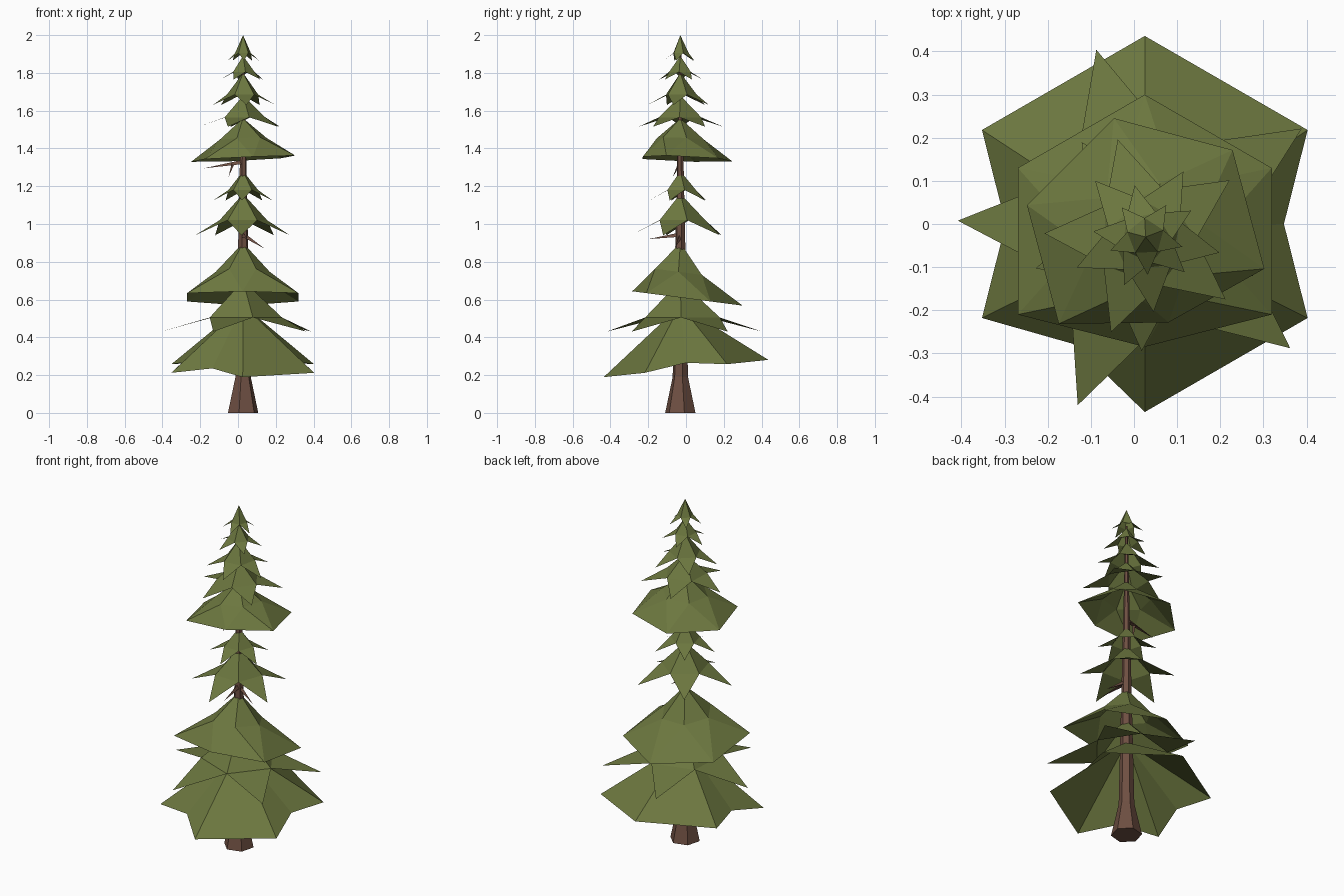
import bpy, bmesh
from math import sin, cos, radians
from mathutils import Vector

if "Cube" in bpy.data.objects:
    bpy.data.objects.remove(bpy.data.objects["Cube"])

AX, AY = 0.027, -0.03   # trunk axis


def material(name, col):
    m = bpy.data.materials.new(name)
    m.diffuse_color = (*col, 1)
    m.use_nodes = True
    m.node_tree.nodes["Principled BSDF"].inputs["Base Color"].default_value = m.diffuse_color
    return m


GREEN = material("needle green", (0.15, 0.185, 0.05))
BROWN = material("bark brown", (0.155, 0.078, 0.054))


def finish(name, bm, mat):
    bmesh.ops.recalc_face_normals(bm, faces=bm.faces)
    me = bpy.data.meshes.new(name)
    bm.to_mesh(me)
    bm.free()
    me.materials.append(mat)
    bpy.context.collection.objects.link(bpy.data.objects.new(name, me))


def tier(name, apex, z, r, turn, mids, lift, centre=(AX, AY), tilt=(0, 0), short=None,
         flaps=False, fill=False):
    """Open skirt of needles: tips alternate with mid points at radius r * mids[i].
    With flaps, a small cone over the mid points carries one flat triangle per tip,
    and fill closes the gaps between the tips."""
    bm = bmesh.new()
    n = len(mids)
    top = bm.verts.new((AX, AY, apex))

    def point(deg, rad, up):
        x, y = rad * cos(radians(deg)), rad * sin(radians(deg))
        return bm.verts.new((centre[0] + x, centre[1] + y,
                             z + up + tilt[0] * x + tilt[1] * y))
    tips, inner = [], []
    for i, m in enumerate(mids):
        a = turn + i * 360 / n
        tips.append(point(a, r * (0.72 if i == short else 1), 0))
        inner.append(point(a + 180 / n, r * m, lift if m < 0.85 else 0))
    for i in range(n):
        j = (i + 1) % n
        if flaps:
            bm.faces.new((top, inner[i], inner[j]))
            bm.faces.new((inner[i], tips[j], inner[j]))
            if fill:
                bm.faces.new((inner[i], tips[i], tips[j]))
        else:
            bm.faces.new((top, tips[i], inner[i]))
            bm.faces.new((top, inner[i], tips[j]))
    finish(name, bm, GREEN)


# Broad six-sided skirts, the bottom one with notched edges
S, N = 0.866, 0.74
tier("bottom_skirt", 0.57, 0.235, 0.436, 30, [S, S, N, N, S, N], 0.03,
     centre=(0.025, 0), tilt=(0, 0.105))
tier("lower_skirt", 0.90, 0.612, 0.34, 30, [0.42] * 6, 0.135,
     centre=(0.025, -0.04), tilt=(0, -0.13), short=4, flaps=True, fill=True)
tier("upper_skirt", 1.56, 1.346, 0.285, 45, [0.45] * 6, 0.105,
     tilt=(0.05, -0.04), short=4, flaps=True, fill=True)

# Five-pointed star whorls: apex, tip height, radius, turn, lift of valleys
tier("lower_whorl", 0.70, 0.43, 0.434, 33, [0.48] * 5, 0.075,
     centre=(0.025, -0.015), flaps=True)
for i, (apex, z, r, turn, lift) in enumerate([
        (1.16, 0.94, 0.265, -20, 0.08),
        (1.28, 1.125, 0.165, -20, 0.055),
        (1.68, 1.515, 0.235, 34, 0.05),
        (1.80, 1.63, 0.175, -12, 0.055),
        (1.89, 1.765, 0.122, 30, 0.04),
        (2.00, 1.865, 0.088, -15, 0.04)]):
    tier(f"whorl_{i + 1}", apex, z, r, turn, [0.5] * 5, lift, flaps=True)


# Trunk, six-sided with a flared foot
bm = bmesh.new()
rings = []
for z, r in [(0, 0.083), (0.19, 0.042), (0.9, 0.027), (1.36, 0.017), (1.9, 0.006)]:
    rings.append([bm.verts.new((AX + r * cos(radians(60 * k + 15)),
                                AY + r * sin(radians(60 * k + 15)), z)) for k in range(6)])
for a, b in zip(rings, rings[1:]):
    for k in range(6):
        bm.faces.new((a[k], a[(k + 1) % 6], b[(k + 1) % 6], b[k]))
bm.faces.new(rings[0])
bm.faces.new(rings[-1])
finish("trunk", bm, BROWN)


def twig(name, a, b, r):
    """Bare three-sided spike."""
    bm = bmesh.new()
    a, b = Vector(a), Vector(b)
    q = (b - a).to_track_quat('Z', 'Y')
    base = [bm.verts.new(a + q @ Vector((r * cos(radians(t)), r * sin(radians(t)), 0)))
            for t in (90, 210, 330)]
    tip = bm.verts.new(b)
    for k in range(3):
        bm.faces.new((base[k], base[(k + 1) % 3], tip))
    bm.faces.new(base)
    finish(name, bm, BROWN)


# Bare twigs in the gaps
twig("upper_twig", (AX, AY, 1.325), (-0.18, -0.05, 1.295), 0.015)
twig("upper_twig_fork", (-0.03, -0.036, 1.315), (-0.05, -0.07, 1.25), 0.009)
twig("lower_twig_front", (AX, AY, 0.94), (0.05, -0.2, 0.92), 0.015)
twig("lower_twig_side", (AX, AY, 0.94), (0.14, -0.06, 0.87), 0.014)
